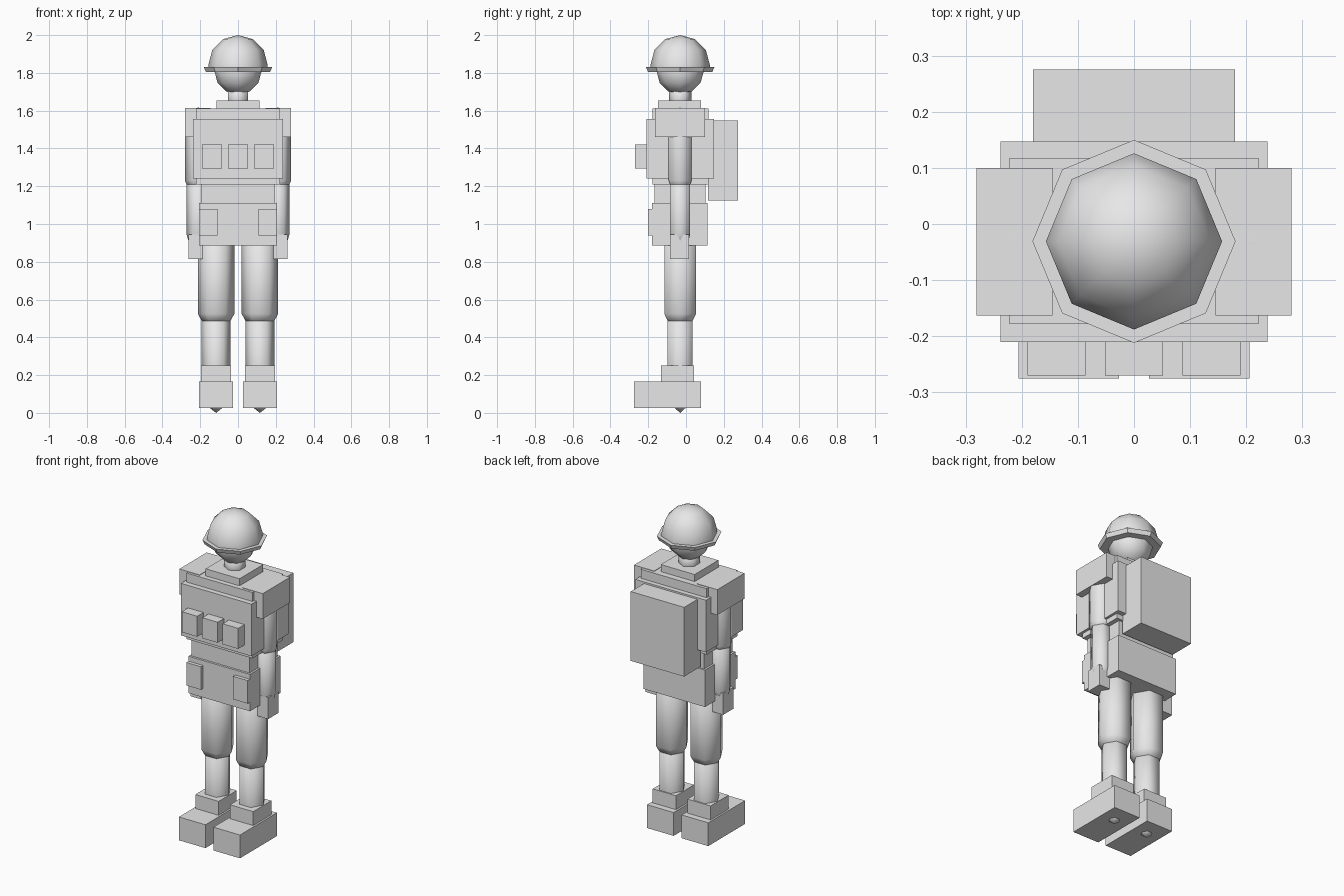
import bpy, bmesh, math

if "Cube" in bpy.data.objects:
    bpy.data.objects.remove(bpy.data.objects["Cube"])

grey = bpy.data.materials.new("plain_grey")
grey.diffuse_color = (0.8, 0.8, 0.8, 1)
grey.use_nodes = True
grey.node_tree.nodes["Principled BSDF"].inputs["Base Color"].default_value = grey.diffuse_color
CY = -0.031  # y of the body axis


def finish(name, bm, smooth=False):
    bmesh.ops.recalc_face_normals(bm, faces=bm.faces)
    for f in bm.faces:
        f.smooth = smooth
    me = bpy.data.meshes.new(name)
    bm.to_mesh(me)
    bm.free()
    me.materials.append(grey)
    ob = bpy.data.objects.new(name, me)
    bpy.context.collection.objects.link(ob)
    return ob


def box(name, x0, x1, y0, y1, z0, z1):
    bm = bmesh.new()
    bmesh.ops.create_cube(bm, size=1)
    for v in bm.verts:
        v.co = ((x0 + x1) / 2 + v.co.x * (x1 - x0),
                (y0 + y1) / 2 + v.co.y * (y1 - y0),
                (z0 + z1) / 2 + v.co.z * (z1 - z0))
    return finish(name, bm)


def lathe(name, profile, sides, cx=0.0, turn=0.0, smooth=True, closed=False):
    """Spin (radius, z) points about a vertical axis; radius 0 makes a tip."""
    bm = bmesh.new()
    rings = []
    for r, z in profile:
        if r == 0:
            rings.append([bm.verts.new((cx, CY, z))] * sides)
        else:
            angles = [turn + math.tau * i / sides for i in range(sides)]
            rings.append([bm.verts.new((cx + r * math.cos(a), CY + r * math.sin(a), z))
                          for a in angles])
    pairs = list(zip(rings, rings[1:]))
    if closed:
        pairs.append((rings[-1], rings[0]))
    for a, b in pairs:
        for i in range(sides):
            j = (i + 1) % sides
            bm.faces.new(list(dict.fromkeys((a[i], a[j], b[j], b[i]))))
    return finish(name, bm, smooth)


def ball(r, cz, start, end, step=30):
    """Profile of a sphere between two latitudes in degrees."""
    out = []
    for d in range(start, end + 1, step):
        rr = 0 if abs(d) == 90 else r * math.cos(math.radians(d))
        out.append((rr, cz + r * math.sin(math.radians(d))))
    return out


# Head, helmet and neck
lathe("head", ball(0.125, 1.81, -90, 90), 8)
lathe("helmet", [(0.157, 1.825)] + ball(0.157, 1.843, 0, 90), 8)
lathe("helmet_brim", [(0.118, 1.83), (0.181, 1.83), (0.17, 1.805), (0.118, 1.805)],
      8, smooth=False, closed=True)
lathe("neck", [(0, 1.60), (0.06, 1.60), (0.06, 1.73), (0, 1.73)], 6, turn=math.pi / 6)
box("collar", -0.114, 0.114, -0.148, 0.08, 1.60, 1.655)

# Trunk
box("torso", -0.222, 0.222, -0.178, 0.118, 1.21, 1.612)
box("vest", -0.238, 0.238, -0.21, 0.147, 1.24, 1.557)
box("waist", -0.195, 0.195, -0.168, 0.104, 1.09, 1.23)
box("pelvis", -0.207, 0.207, -0.181, 0.113, 0.885, 1.11)
box("backpack", -0.18, 0.18, 0.117, 0.275, 1.125, 1.547)
for i, x in enumerate((-0.138, 0, 0.138)):
    box(f"chest_pouch_{i + 1}", x - 0.052, x + 0.052, -0.27, -0.205, 1.295, 1.42)


def sided_box(name, s, x0, x1, *rest):
    box(name, min(s * x0, s * x1), max(s * x0, s * x1), *rest)


# Mirrored limbs and gear
for side, s in (("left", 1), ("right", -1)):
    sided_box(f"hip_pouch_{side}", s, 0.108, 0.207, -0.202, -0.123, 0.94, 1.08)
    sided_box(f"shoulder_pad_{side}", s, 0.145, 0.281, -0.163, 0.10, 1.46, 1.615)
    lathe(f"upper_arm_{side}",
          [(0, 1.17), (0.055, 1.195), (0.07, 1.23), (0.07, 1.55), (0.05, 1.595), (0, 1.617)],
          6, cx=0.211 * s)
    lathe(f"forearm_{side}",
          [(0, 0.87), (0.048, 0.90), (0.061, 0.945), (0.061, 1.22), (0, 1.26)],
          6, cx=0.211 * s)
    sided_box(f"hand_{side}", s, 0.189, 0.262, -0.084, 0.016, 0.815, 0.945)
    lathe(f"thigh_{side}",
          [(0, 0.46), (0.075, 0.485), (0.097, 0.525), (0.097, 0.93), (0, 0.98)],
          6, cx=0.116 * s)
    lathe(f"shin_{side}",
          [(0, 0.0), (0.032, 0.025), (0.076, 0.08), (0.076, 0.50), (0, 0.54)],
          6, cx=0.116 * s)
    sided_box(f"boot_cuff_{side}", s, 0.038, 0.195, -0.132, 0.042, 0.15, 0.252)
    sided_box(f"boot_{side}", s, 0.027, 0.206, -0.275, 0.08, 0.025, 0.167)
